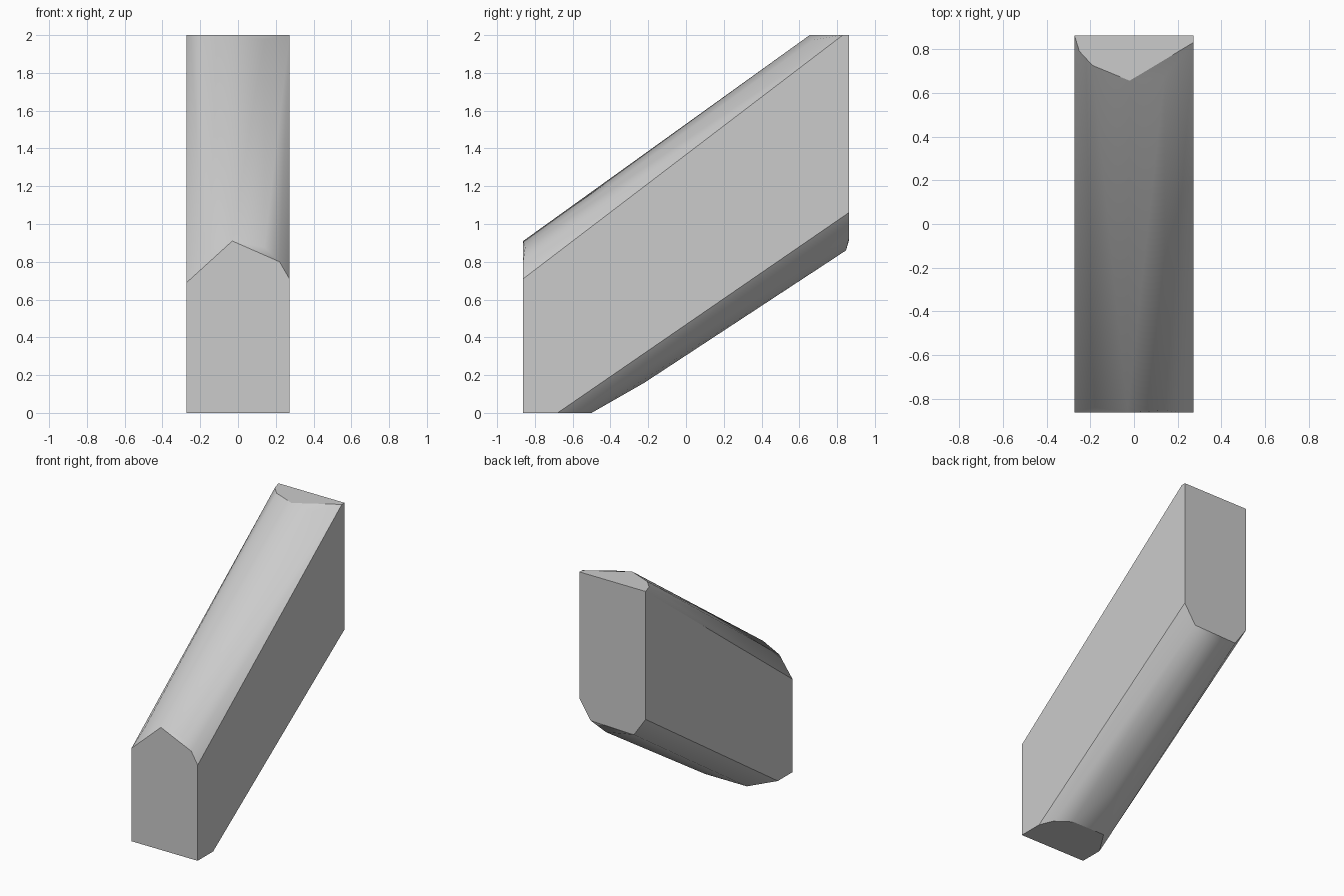
import bpy
import bmesh

cube = bpy.data.objects.get("Cube")
if cube:
    bpy.data.objects.remove(cube, do_unlink=True)

W = 0.272   # half width
D = 0.862   # half depth

# Flat ends and caps of the slanted bar, with the corners of its rounded edges
front_end = [(-W, -D, 0), (W, -D, 0), (W, -D, 0.71), (0.22, -D, 0.8),
             (0.14, -0.852, 0.877), (-0.03, -D, 0.91),
             (-0.18, -0.838, 0.858), (-W, -D, 0.69)]
top_cap = [(-W, D, 2), (-0.25, 0.79, 2), (-0.19, 0.725, 2), (-0.02, 0.655, 2),
           (0.14, 0.675, 1.975), (0.22, 0.74, 1.955), (W, 0.83, 2), (W, D, 2)]
back_end = [(W, D, 1.06), (0.18, D, 0.92), (0.065, 0.847, 0.86),
            (-0.175, D, 0.91), (-W, D, 1.05)]
bottom_cap = [(W, -0.68, 0), (0.23, -0.58, 0), (0.12, -0.5, 0),
              (0, -0.22, 0.16), (-0.15, -0.5, 0), (-W, -0.69, 0)]

# Slanted bar wrapped around its end outlines
bm = bmesh.new()
for co in front_end + top_cap + back_end + bottom_cap:
    bm.verts.new(co)
hull = bmesh.ops.convex_hull(bm, input=bm.verts[:])
loose = [v for v in bm.verts if not v.link_faces]
bmesh.ops.delete(bm, geom=loose, context='VERTS')
bmesh.ops.dissolve_limit(bm, angle_limit=0.01, verts=bm.verts[:], edges=bm.edges[:])
bmesh.ops.recalc_face_normals(bm, faces=bm.faces[:])


def is_flat(face):
    return max(abs(c) for c in face.normal) > 0.998


# Rounded edges are smooth; flat ends and sides keep crisp borders
for face in bm.faces:
    face.smooth = not is_flat(face)
for edge in bm.edges:
    edge.smooth = not any(is_flat(f) for f in edge.link_faces)

mesh = bpy.data.meshes.new("slanted_bar")
bm.to_mesh(mesh)
bm.free()
bar = bpy.data.objects.new("slanted_bar", mesh)
bpy.context.collection.objects.link(bar)

# Plain grey
grey = bpy.data.materials.new("plain_grey")
grey.use_nodes = True
colour = (0.6, 0.6, 0.6, 1)
grey.diffuse_color = colour
grey.node_tree.nodes["Principled BSDF"].inputs["Base Color"].default_value = colour
mesh.materials.append(grey)
